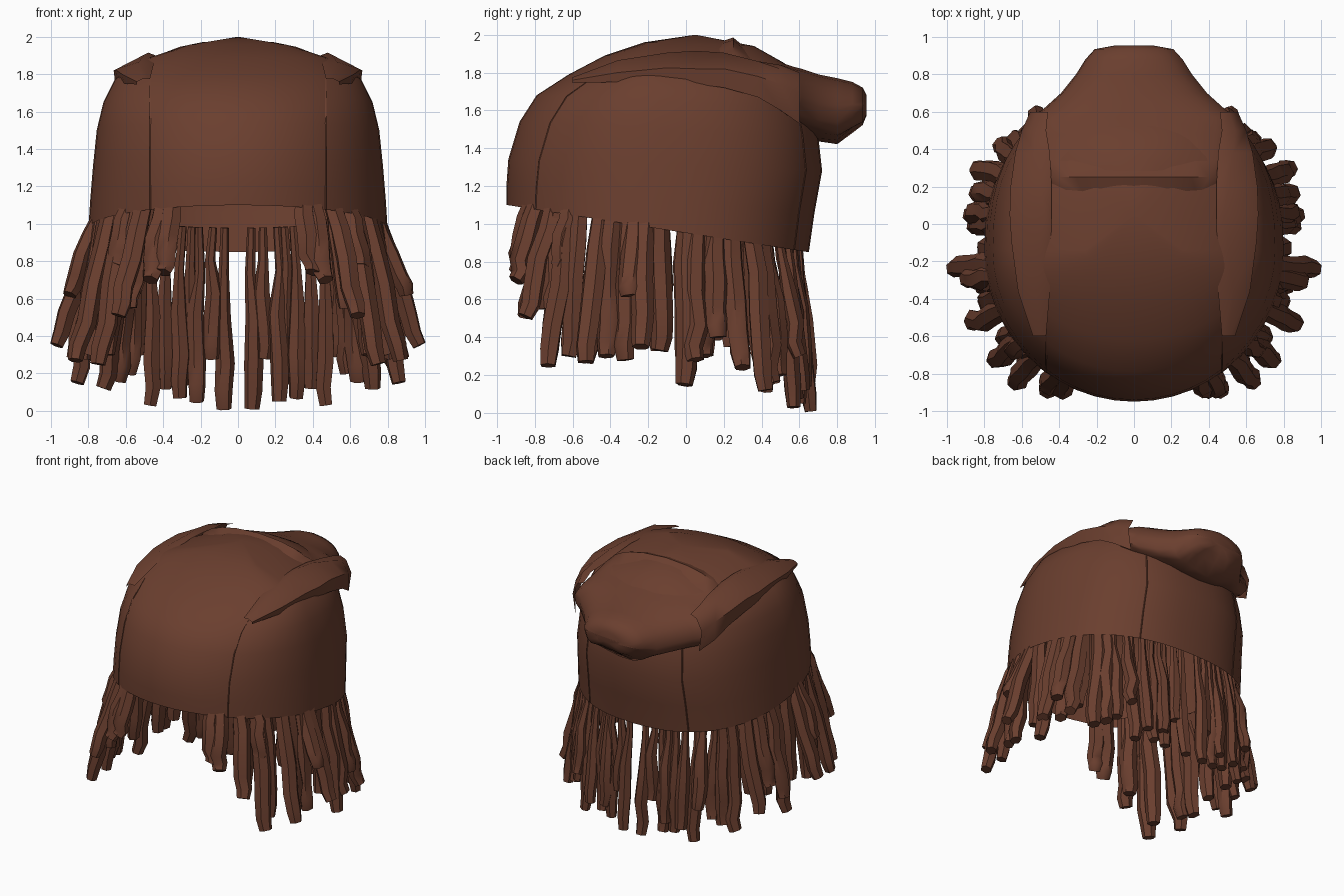
import bpy, bmesh, math, random
from mathutils import Vector

if "Cube" in bpy.data.objects:
    bpy.data.objects.remove(bpy.data.objects["Cube"])

random.seed(4)
brown = bpy.data.materials.new("warm brown")
brown.diffuse_color = (0.145, 0.049, 0.028, 1)
brown.use_nodes = True
brown.node_tree.nodes["Principled BSDF"].inputs["Base Color"].default_value = brown.diffuse_color


def make_object(name, bm, angle=50):
    bmesh.ops.recalc_face_normals(bm, faces=bm.faces)
    me = bpy.data.meshes.new(name)
    bm.to_mesh(me)
    bm.free()
    ob = bpy.data.objects.new(name, me)
    bpy.context.collection.objects.link(ob)
    me.materials.append(brown)
    bpy.ops.object.select_all(action='DESELECT')
    ob.select_set(True)
    bpy.context.view_layer.objects.active = ob
    bpy.ops.object.shade_smooth_by_angle(angle=math.radians(angle))
    return ob


def loft(bm, rings, cap_start=False, cap_end=False, closed=True):
    loops = [[bm.verts.new(p) for p in r] for r in rings]
    n = len(loops[0])
    for a, b in zip(loops, loops[1:]):
        for i in range(n if closed else n - 1):
            bm.faces.new((a[i], a[(i + 1) % n], b[(i + 1) % n], b[i]))
    if cap_start:
        bm.faces.new(loops[0])
    if cap_end:
        bm.faces.new(loops[-1])
    return loops


def tube(bm, path, radii, sides=6, flat=1.0):
    """Sweep a polygon along a path; flat squashes it radially from the head."""
    path = [Vector(p) for p in path]
    rings = []
    for i, p in enumerate(path):
        t = (path[min(i + 1, len(path) - 1)] - path[max(i - 1, 0)]).normalized()
        out = Vector((p.x, p.y + 0.12, 0.01))
        u = t.cross(out).normalized()
        v = t.cross(u).normalized() * flat
        rings.append([p + (u * math.cos(a) + v * math.sin(a)) * radii[i]
                      for a in (2 * math.pi * k / sides for k in range(sides))])
    loft(bm, rings, True, True)


# Knit cap: tilted rings (half width, front y, back y, front z, back z)
LEVELS = [(.80, -.95, .65, 1.10, .85), (.79, -.95, .68, 1.20, 1.06),
          (.775, -.94, .72, 1.34, 1.28), (.755, -.88, .70, 1.54, 1.46),
          (.72, -.79, .67, 1.68, 1.61), (.66, -.62, .61, 1.79, 1.74),
          (.51, -.43, .52, 1.89, 1.85), (.26, -.22, .36, 1.96, 1.94)]


def cap_point(level, angle, grow=0.0):
    a, yf, yb, zf, zb = level
    c, s = math.cos(angle), math.sin(angle)
    e = 1.0 if s < 0 else 0.84          # boxier towards the back
    mid = -0.14
    x = (a + grow) * math.copysign(abs(c) ** e, c)
    y = mid + (yb - mid + grow if s > 0 else mid - yf + grow) * math.copysign(abs(s) ** e, s)
    return Vector((x, y, zf + (zb - zf) * (y - yf) / (yb - yf)))


N = 48
bm = bmesh.new()
loops = loft(bm, [[cap_point(l, 2 * math.pi * i / N) for i in range(N)] for l in LEVELS])
top = bm.verts.new((0, .05, 2.0))
for i in range(N):
    bm.faces.new((loops[-1][i], loops[-1][(i + 1) % N], top))
make_object("cap", bm)

# Slouched pouch at the back: (y, half width, top z, bottom z)
POUCH = [(.14, .44, 1.95, 1.62), (.25, .52, 1.985, 1.56), (.34, .56, 1.91, 1.53),
         (.48, .57, 1.86, 1.52), (.57, .56, 1.83, 1.50), (.61, .49, 1.82, 1.48),
         (.70, .39, 1.79, 1.45), (.80, .31, 1.77, 1.43), (.88, .26, 1.75, 1.49),
         (.935, .21, 1.72, 1.53), (.955, .10, 1.68, 1.58)]
bm = bmesh.new()
rings = []
for y, w, zt, zb in POUCH:
    ring = []
    for k in range(24):
        a = 2 * math.pi * k / 24
        c, s = math.cos(a), math.sin(a)
        z = (zt + zb) / 2 + (zt - zb) / 2 * math.copysign(abs(s) ** .8, s)
        z -= .03 * abs(c) * (s > 0)
        z += .014 * math.sin(5 * a + 9 * y) * (s < 0)      # cloth ripples
        ring.append((w * math.copysign(abs(c) ** .75, c), y, z))
    rings.append(ring)
loft(bm, rings, False, True)
# The underside buried inside the cap is left open
buried = [f for f in bm.faces if f.calc_center_median().y < .5
          and f.calc_center_median().z < 1.68]
bmesh.ops.delete(bm, geom=buried, context='FACES')
make_object("slouched_pouch", bm)

# Overhanging cloth fold on each shoulder: y, then (x, z) of inner edge, crest, lip, underside
FOLD = [(-.60, .47, 1.775, .51, 1.775, .54, 1.76, .54, 1.745),
        (-.36, .45, 1.855, .53, 1.865, .62, 1.80, .61, 1.75),
        (-.10, .44, 1.89, .50, 1.905, .655, 1.825, .645, 1.75),
        (.05, .44, 1.90, .48, 1.915, .665, 1.82, .655, 1.74),
        (.20, .44, 1.89, .50, 1.905, .66, 1.82, .65, 1.72),
        (.38, .45, 1.86, .53, 1.86, .635, 1.78, .63, 1.67),
        (.50, .47, 1.84, .54, 1.82, .60, 1.74, .60, 1.60),
        (.60, .46, 1.80, .51, 1.78, .555, 1.69, .53, 1.53)]
for side, label in ((1, "right"), (-1, "left")):
    bm = bmesh.new()
    loft(bm, [[(side * r[i], r[0], r[i + 1]) for i in (1, 3, 5, 7)] for r in FOLD], closed=False)
    make_object(label + "_cap_fold", bm, 45)

    # Stitched seams: front panel edge and rear panel edge
    bm = bmesh.new()
    front = [cap_point(l, -math.acos(.47 / l[0]), -.002) for l in LEVELS[:6]]
    rear = [cap_point(l, math.radians(62), -.002) for l in LEVELS[:5]]
    for path in (front, rear):
        tube(bm, [(side * p.x, p.y, p.z) for p in path], [.005] * len(path), 4)
    make_object(label + "_seams", bm)

# Matted hair locks: tip positions for one side, each hung from the cap rim
TIPS = [(.40, -.90, .74), (.47, -.90, .70), (.64, -.85, .51), (.75, -.73, .25),
        (.66, -.68, .77), (.87, -.53, .27), (.90, -.30, .62), (.97, -.24, .35),
        (.80, -.42, .30), (.80, -.14, .33), (.86, -.01, .15), (.88, .05, .28),
        (.85, .17, .40), (.84, .30, .24), (.72, .42, .12), (.72, .24, .35),
        (.76, .10, .30), (.70, -.62, .30), (.58, .50, .20), (.47, .57, .03),
        (.31, .59, .07), (.22, .60, .05), (.075, .66, .01), (.39, .62, .12),
        (.14, .62, .28), (.52, .60, .30), (.82, -.32, .28), (.64, .46, .16),
        (.26, .63, .14), (.58, -.74, .55)]
for side, label in ((1, "right"), (-1, "left")):
    bm = bmesh.new()
    for tx, ty, tz in TIPS:
        rear_lock = ty > .48
        ang = math.atan2((ty + .14) / .8, tx / .79)
        root = cap_point(LEVELS[0], ang, -.055) + Vector((0, 0, .12 if rear_lock else .05))
        tip = Vector((tx, ty, tz))
        if rear_lock:                    # rear locks hang straight down
            root.x = tx * .95
        out = Vector((tx, ty + .12, 0)).normalized()
        length = root.z - tz
        path = []
        for f, bulge in ((0, 0), (.25, .005), (.5, .005), (.75, 0), (.9, -.01), (1, 0)):
            p = root.lerp(tip, f) + out * bulge * length
            if 0 < f < .95:
                p += Vector((random.uniform(-.014, .014), random.uniform(-.014, .014), 0))
            path.append((side * p.x, p.y, p.z))
        if rear_lock:                    # thin at the root, full lower down
            radii = [.022, .028, .046, .052, .048, .040]
        else:
            radii = [.052, .060, .062, .060, .056, .046]
        tube(bm, path, radii, 6, .85)
    make_object(label + "_hair_locks", bm, 55)
